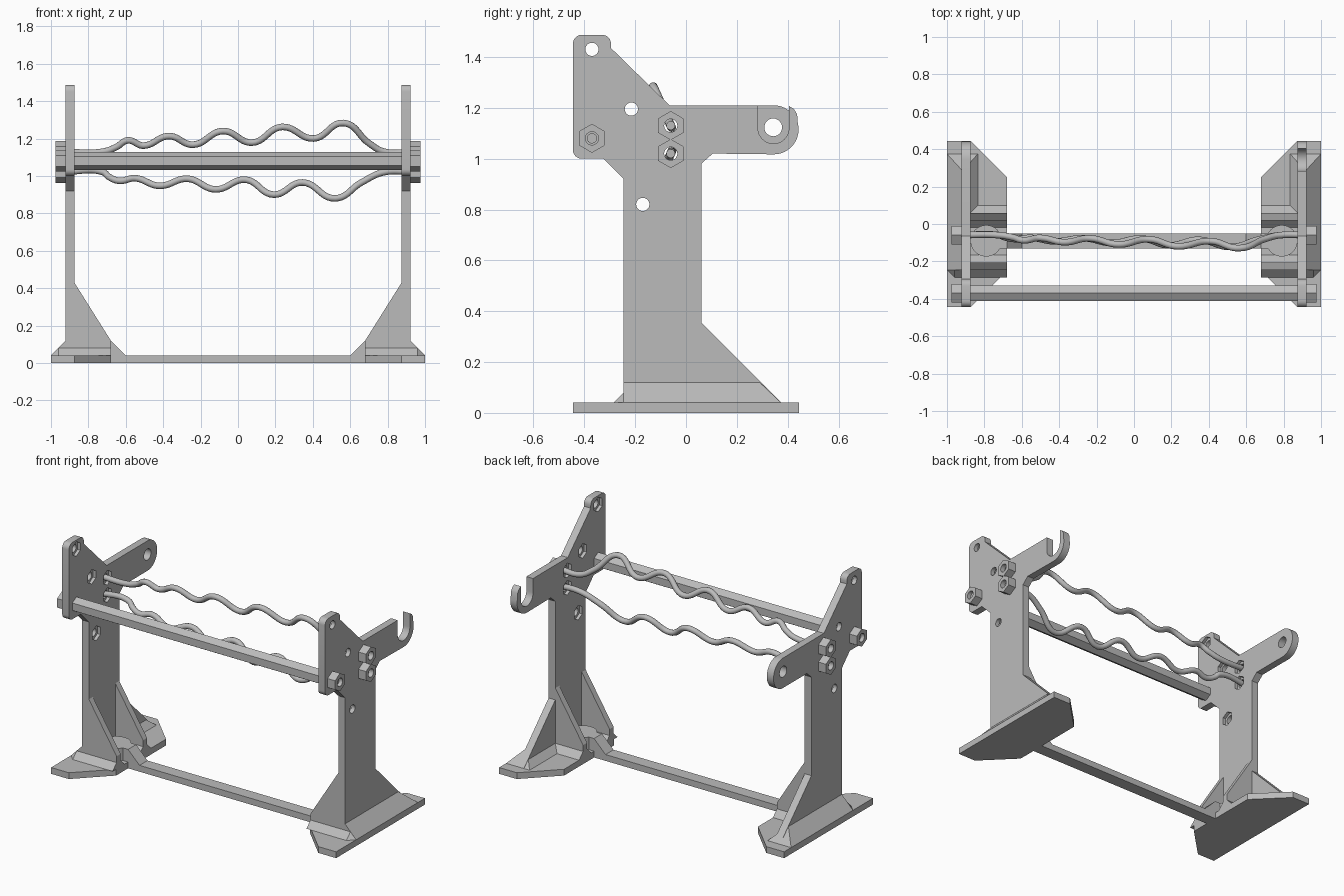
import bpy, bmesh
from math import sin, cos, pi, radians
from mathutils import Vector

cube = bpy.data.objects.get("Cube")
if cube:
    bpy.data.objects.remove(cube, do_unlink=True)

grey = bpy.data.materials.new("plain grey")
grey.use_nodes = True
colour = (0.5, 0.5, 0.5, 1)
grey.diffuse_color = colour
grey.node_tree.nodes["Principled BSDF"].inputs["Base Color"].default_value = colour

IN, OUT = 0.875, 0.922      # inner and outer face of the side plates
ROD_Y, UP_Z, LOW_Z = -0.06, 1.13, 1.02
BAR = (-0.37, 1.08)


def arc(c, r, start, end, n=10):
    """Points on an arc, angles in degrees."""
    return [(c[0] + r * cos(radians(start + (end - start) * i / n)),
             c[1] + r * sin(radians(start + (end - start) * i / n))) for i in range(n + 1)]


def ngon(c, r, n):
    return arc(c, r, 90, 90 + 360 * (n - 1) / n, n - 1)


def add(name, bm):
    bmesh.ops.recalc_face_normals(bm, faces=bm.faces)
    mesh = bpy.data.meshes.new(name)
    bm.to_mesh(mesh)
    bm.free()
    mesh.materials.append(grey)
    ob = bpy.data.objects.new(name, mesh)
    bpy.context.collection.objects.link(ob)
    return ob


def extrude(bm, profile, axis, a, b):
    """Extrude a 2D profile from a to b along x, y or z."""
    def place(p, t):
        q = list(p)
        q.insert("xyz".index(axis), t)
        return q
    face = bm.faces.new([bm.verts.new(place(p, a)) for p in profile])
    ret = bmesh.ops.extrude_face_region(bm, geom=[face])
    shift = Vector(place((0, 0), b - a))
    bmesh.ops.translate(bm, vec=shift,
                        verts=[g for g in ret["geom"] if isinstance(g, bmesh.types.BMVert)])


def prism(name, profiles, axis, a, b):
    bm = bmesh.new()
    for p in profiles:
        extrude(bm, p, axis, a, b)
    return add(name, bm)


def hull(name, points):
    bm = bmesh.new()
    for p in points:
        bm.verts.new(p)
    bmesh.ops.convex_hull(bm, input=bm.verts[:])
    return add(name, bm)


def mirrored(ob):
    ob.modifiers.new("mirror", 'MIRROR').use_clip = False
    return ob


def cut(ob, cutters):
    """Subtract the cutters and bake the result."""
    for c in cutters:
        m = ob.modifiers.new("cut", 'BOOLEAN')
        m.operation, m.object, m.solver = 'DIFFERENCE', c, 'EXACT'
    bake(ob)
    for c in cutters:
        bpy.data.objects.remove(c, do_unlink=True)


def bake(ob):
    bpy.context.view_layer.update()
    mesh = bpy.data.meshes.new_from_object(ob.evaluated_get(bpy.context.evaluated_depsgraph_get()))
    ob.modifiers.clear()
    ob.data = mesh
    mesh.shade_smooth()
    mesh.set_sharp_from_angle(angle=radians(30))


# Side plates: one ends in an eye, the other in an open hook
EYE = (0.345, 1.115)
leg_front = [(0.375, 0.04), (0.375, 0), (-0.245, 0), (-0.245, 0.92), (-0.325, 1.0)]
head = (arc((-0.41, 1.035), 0.035, 270, 180, 6) + arc((-0.41, 1.452), 0.035, 180, 90, 6)
        + arc((-0.33, 1.452), 0.035, 90, 0, 6) + [(-0.295, 1.435), (-0.065, 1.21)])
eye_end = arc(EYE, 0.095, 90, -90, 20)
hook_end = ([(0.283, 1.21)] + arc((0.344, 1.12), 0.061, 180, 360, 16)
            + [(0.405, 1.207), (0.425, 1.195), (0.437, 1.175)] + arc(EYE, 0.098, 15, -90, 12))
leg_back = [(0.105, 1.02), (0.06, 0.98), (0.06, 0.355)]
spare = [(-0.37, 1.43), (-0.215, 1.195), (-0.17, 0.82)]
rods = [(ROD_Y, UP_Z), (ROD_Y, LOW_Z)]

for side, end, s in (("left", hook_end, 1), ("right", eye_end, -1)):
    plate = prism(side + "_side_plate", [leg_front + head + end + leg_back], "x", s * IN, s * OUT)
    holes = [ngon(c, 0.026, 28) for c in spare + rods]
    if s < 0:
        holes.append(ngon((0.343, 1.123), 0.035, 28))
    bores = prism("bore_cutter", holes, "x", s * (IN - 0.05), s * (OUT + 0.05))
    pockets = prism("pocket_cutter", [ngon(c, 0.046, 6) for c in spare + rods],
                    "x", s * (IN - 0.05), s * (IN + 0.02))
    cut(plate, [bores, pockets])

# Feet
mirrored(prism("foot_base", [[(1, -0.445), (1, 0.445), (IN, 0.445), (0.68, 0.25),
                              (0.68, -0.25), (IN, -0.445)]], "z", 0, 0.04))
rib = [(IN, 0.02), (IN, 0.43), (0.68, 0.12), (0.68, 0.02)]
for name, y in (("front", -0.245), ("back", 0.02)):
    mirrored(prism(name + "_rib", [rib], "y", y, y + 0.04))
    mirrored(prism(name + "_rib_fillet",
                   [[(y - 0.04, 0.04), (y, 0.08), (y + 0.04, 0.08), (y + 0.08, 0.04)]],
                   "x", 0.68, IN))
mirrored(hull("outer_fillet", [(x, y, z) for x, z, back in
                               ((OUT, 0.04, 0.375), (OUT, 0.12, 0.29), (1, 0.04, 0.375))
                               for y in (-0.245, back)]))
mirrored(hull("front_fillet", [(x, y, z) for y, z, x1 in
                               ((-0.245, 0.04, 1), (-0.245, 0.08, 0.96), (-0.285, 0.04, 0.96))
                               for x in (IN, x1)]))
mirrored(hull("inner_fillet", [(x, y, z) for x, z, back in
                               ((IN, 0.04, 0.375), (IN, 0.08, 0.33), (0.835, 0.04, 0.375))
                               for y in (0.06, back)]))

# Floor tie bar with raised ends and round keys
half = [(0.60, 0.04), (0.68, 0.12), (0.80, 0.12), (0.80, 0)]
prism("floor_tie_bar", [half + [(-x, z) for x, z in reversed(half)]], "y", -0.13, -0.05)
key = mirrored(prism("tie_bar_key", [ngon((0.79, -0.09), 0.084, 40)], "z", 0, 0.12))
bake(key)

# Hexagonal front bar with a threaded stud through it
prism("front_bar", [ngon(BAR, 0.047, 6)], "x", -IN, IN)
bake(prism("front_bar_stud", [ngon(BAR, 0.02, 24)], "x", -0.955, 0.955))

# Hexagonal nuts
for name, c in (("front_bar", BAR), ("upper_rod", rods[0]), ("lower_rod", rods[1])):
    nut = prism(name + "_nut", [ngon(c, 0.057, 6)], "x", OUT, 0.975)
    cut(nut, [prism("nut_cutter", [ngon(c, 0.026, 24)], "x", 0.8, 1.1)])
    mirrored(nut)

# Wavy rods, leaning forward as they leave their axis
upper = [(-0.65, 1.155), (-0.59, 1.19), (-0.505, 1.162), (-0.37, 1.213), (-0.24, 1.167),
         (-0.08, 1.24), (0.075, 1.178), (0.235, 1.262), (0.405, 1.2), (0.565, 1.283),
         (0.7, 1.175)]
lower = [(-0.69, 0.995), (-0.635, 0.974), (-0.55, 0.988), (-0.42, 0.947), (-0.27, 0.985),
         (-0.12, 0.928), (0.04, 0.98), (0.19, 0.9), (0.345, 0.965), (0.52, 0.88),
         (0.66, 0.965)]
for name, axis_z, wave in (("upper_rod", UP_Z, upper), ("lower_rod", LOW_Z, lower)):
    path = [(-0.95, axis_z), (-0.72, axis_z)] + wave + [(0.78, axis_z), (0.95, axis_z)]
    curve = bpy.data.curves.new(name, 'CURVE')
    curve.dimensions = '3D'
    curve.bevel_depth = 0.0175
    curve.bevel_resolution = 4
    curve.use_fill_caps = True
    spline = curve.splines.new('BEZIER')
    spline.resolution_u = 10
    spline.bezier_points.add(len(path) - 1)
    for bp, (x, z) in zip(spline.bezier_points, path):
        bp.co = (x, ROD_Y - 0.45 * abs(z - axis_z), z)
        bp.handle_left_type = bp.handle_right_type = 'AUTO'
    curve.materials.append(grey)
    bpy.context.collection.objects.link(bpy.data.objects.new(name, curve))
